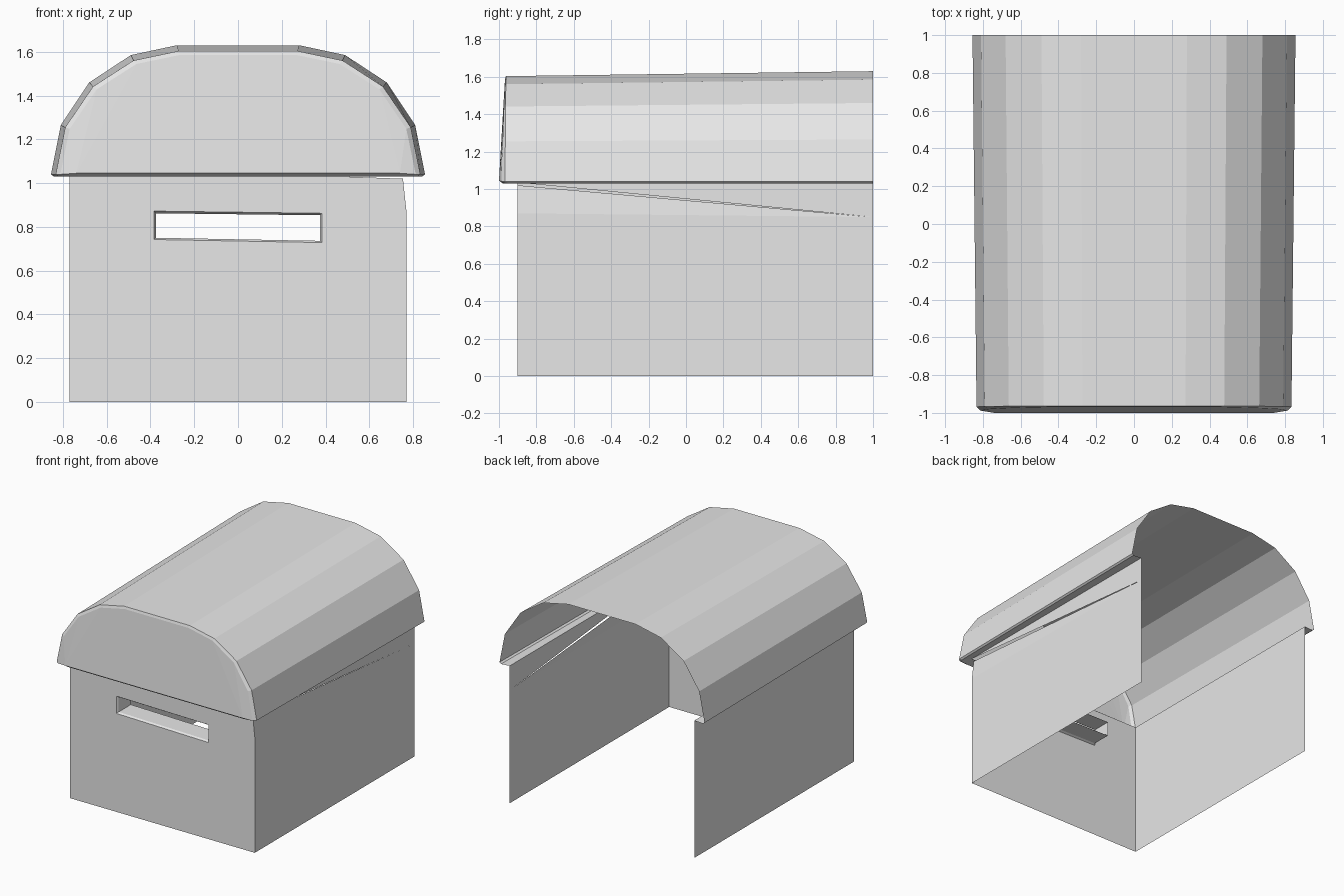
import bpy, bmesh

cube = bpy.data.objects.get("Cube")
if cube:
    bpy.data.objects.remove(cube)

grey = bpy.data.materials.new("plain grey")
grey.use_nodes = True
colour = (0.8, 0.8, 0.8, 1)
grey.diffuse_color = colour
grey.node_tree.nodes["Principled BSDF"].inputs["Base Color"].default_value = colour


def sheet(name, polygons):
    """Open flat-shaded surface from polygons given as lists of points."""
    bm = bmesh.new()
    for poly in polygons:
        bm.faces.new([bm.verts.new(p) for p in poly])
    bmesh.ops.remove_doubles(bm, verts=bm.verts, dist=0.0005)
    mesh = bpy.data.meshes.new(name)
    bm.to_mesh(mesh)
    bm.free()
    mesh.materials.append(grey)
    obj = bpy.data.objects.new(name, mesh)
    bpy.context.collection.objects.link(obj)
    return obj


def strip(a, b):
    """Quads between two matching rows of points."""
    return [[a[i], a[i + 1], b[i + 1], b[i]] for i in range(len(a) - 1)]


WALL, FRONT, BACK, EAVE = 0.77, -0.9, 1.0, 1.035

# Lid: a faceted barrel that shrinks slightly toward its leaning front
half = [(0.855, 1.04), (0.81, 1.265), (0.68, 1.46), (0.49, 1.585), (0.28, 1.63)]
arch = half + [(-x, z) for x, z in reversed(half)]


def ring(sx, sz, y, lean):
    return [(x * sx, y + lean * (z - 1.04) / 0.59, 1.04 + (z - 1.04) * sz)
            for x, z in arch]


back_ring = ring(1, 1, BACK, 0)
front_ring = ring(0.975, 0.955, -0.968, 0.005)
face_ring = ring(0.95, 0.925, -0.988, 0.02)
chin = [(-0.74, -1, 1.045), (0.74, -1, 1.045)]
hub = [(-0.27, -0.972, 1.57), (0.27, -0.972, 1.57)]
face = strip(face_ring[:5], [chin[1]] * 5) + strip(face_ring[5:], [chin[0]] * 5)
face = [p[:3] for p in face]
face.append([face_ring[4], face_ring[5], chin[0], chin[1]])
sheet("lid_barrel", strip(front_ring, back_ring))
sheet("lid_front", strip(face_ring, front_ring) + face)

# Eave: rolled lower edge of the lid and the ledge that meets the walls
outer = [back_ring[0], front_ring[0], face_ring[0], chin[1],
         chin[0], face_ring[-1], front_ring[-1], back_ring[-1]]
rolled = [(x * 0.985, y if y > 0 else y + 0.02, 1.03) for x, y, z in outer]
rolled[0] = (rolled[0][0], BACK, 1.03)
rolled[-1] = (rolled[-1][0], BACK, 1.03)
inner = [(WALL, BACK, EAVE)] + [(WALL, FRONT, EAVE)] * 2 + [(0.74, FRONT, EAVE)]
inner += [(-x, y, z) for x, y, z in reversed(inner)]
ledge = strip(rolled, inner)
ledge = [list(dict.fromkeys(p)) for p in ledge]
sheet("lid_eave", strip(outer, rolled) + ledge)

# Side walls: the +x one is split by a long thin sliver below the eave
sheet("right_wall", [[(-WALL, FRONT, 0), (-WALL, FRONT, EAVE),
                      (-WALL, BACK, EAVE), (-WALL, BACK, 0)]])
dent = (0.754, FRONT, 1.02)
sheet("left_wall", [
    [(WALL, FRONT, 0), (WALL, BACK, 0), (WALL, BACK, 0.85), (WALL, FRONT, 0.87)],
    [(WALL, FRONT, 0.87), (WALL, BACK, 0.85), dent],
    [(WALL, FRONT, EAVE), (WALL, BACK, 0.85), (WALL, BACK, EAVE)]])

# Front wall around a slightly tilted slot with a short tunnel behind it
rim = [(-0.385, 0.742), (0.385, 0.728), (0.385, 0.862), (-0.385, 0.872)]
mouth = [(-0.375, 0.75), (0.375, 0.736), (0.375, 0.853), (-0.375, 0.862)]


def loop(points, y):
    row = [(x, y, z) for x, z in points]
    return row + row[:1]


slot = loop(rim, FRONT)
base_l, base_r = (-WALL, FRONT, 0), (WALL, FRONT, 0)
top_l, mid_r = (-WALL, FRONT, EAVE), (WALL, FRONT, 0.87)
top_m = (0.4, FRONT, 1.033)
sheet("front_wall", [
    [base_l, base_r, slot[1], slot[0]],
    [base_r, mid_r, slot[2], slot[1]],
    [mid_r, dent, top_m, slot[2]],
    [top_m, top_l, slot[3], slot[2]],
    [top_l, base_l, slot[0], slot[3]]])
lip = loop(mouth, FRONT + 0.015)
sheet("slot_tunnel", strip(slot, lip) + strip(lip, loop(mouth, FRONT + 0.16)))
